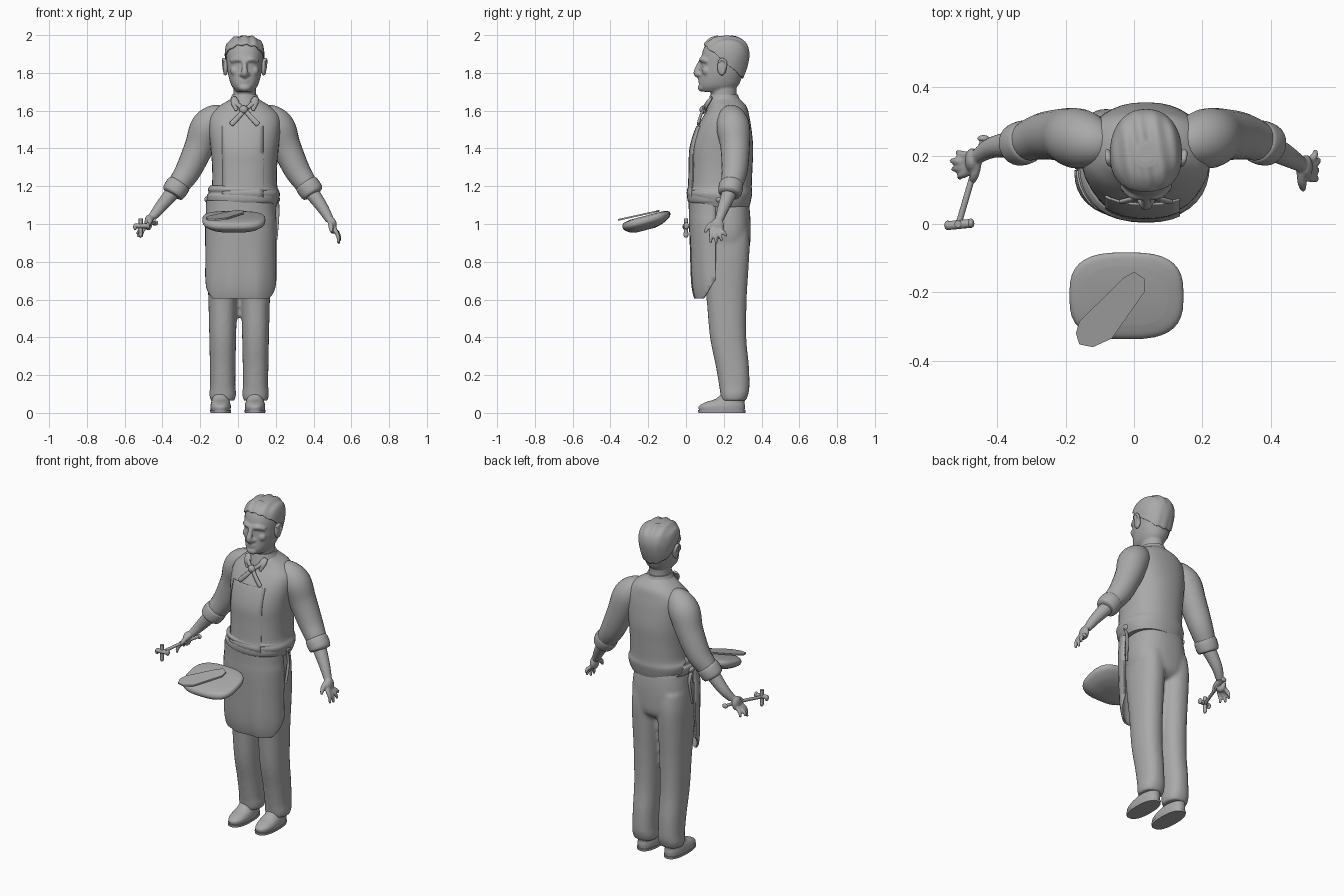
import bpy, bmesh, math
from mathutils import Vector, Matrix

if "Cube" in bpy.data.objects:
    bpy.data.objects.remove(bpy.data.objects["Cube"])

GREY = (0.4, 0.4, 0.4, 1)
clay = bpy.data.materials.new("clay_grey")
clay.use_nodes = True
clay.diffuse_color = GREY
clay.node_tree.nodes["Principled BSDF"].inputs["Base Color"].default_value = GREY
CX = 0.035  # centre line of the upper body


def spline(rows, steps=5):
    """Catmull-Rom interpolation through rows of numbers."""
    rows = [Vector(r) for r in rows]
    out = []
    for i in range(len(rows) - 1):
        a, b, c, d = rows[max(i - 1, 0)], rows[i], rows[i + 1], rows[min(i + 2, len(rows) - 1)]
        for k in range(steps):
            t = k / steps
            out.append(0.5 * (2 * b + (c - a) * t + (2 * a - 5 * b + 4 * c - d) * t * t
                              + (3 * b - a - 3 * c + d) * t ** 3))
    return out + [rows[-1]]


def skin(bm, rings):
    """Join rings of points into a closed skin."""
    rings = [[bm.verts.new(p) for p in r] for r in rings]
    n = len(rings[0])
    for a, b in zip(rings, rings[1:]):
        for i in range(n):
            bm.faces.new((a[i], a[(i + 1) % n], b[(i + 1) % n], b[i]))
    bm.faces.new(rings[0][::-1])
    bm.faces.new(rings[-1])


def circle(seg, power=2):
    def bend(v):
        return math.copysign(abs(v) ** (2 / power), v)
    angles = [math.tau * i / seg for i in range(seg)]
    return [(bend(math.cos(a)), bend(math.sin(a))) for a in angles]


def loft(bm, rows, cx=CX, power=2.0, grow=0.0, slope=0.0, seg=36):
    """Stack level rings given as z, centre y, half width, half depth."""
    rings = []
    for z, cy, rx, ry in spline(rows):
        rings.append([(cx + (rx + grow) * c, cy + (ry + grow) * s, z + slope * ry * s)
                      for c, s in circle(seg, power)])
    skin(bm, rings)


def tube(bm, path, flat=1.0, seg=14):
    """Sweep a ring along points given as x, y, z, radius."""
    pts = spline(path)
    rings = []
    for i, p in enumerate(pts):
        way = pts[min(i + 1, len(pts) - 1)].xyz - pts[max(i - 1, 0)].xyz
        q = Vector((0, 0, -1)).rotation_difference(way)
        rings.append([p.xyz + q @ Vector((c * p.w, s * p.w * flat, 0)) for c, s in circle(seg)])
    skin(bm, rings)


def ball(bm, at, size):
    m = Matrix.Translation(at) @ Matrix.Diagonal((*size, 1))
    bmesh.ops.create_uvsphere(bm, u_segments=16, v_segments=10, radius=1, matrix=m)


def cut(bm, at, normal):
    """Remove everything on the side the normal points to."""
    geom = bm.verts[:] + bm.edges[:] + bm.faces[:]
    bmesh.ops.bisect_plane(bm, geom=geom, plane_co=at, plane_no=normal, clear_outer=True)


def finish(name, bm, voxel=0, thick=0, angle=50):
    bmesh.ops.recalc_face_normals(bm, faces=bm.faces)
    me = bpy.data.meshes.new(name)
    bm.to_mesh(me)
    bm.free()
    me.materials.append(clay)
    ob = bpy.data.objects.new(name, me)
    bpy.context.collection.objects.link(ob)
    bpy.ops.object.select_all(action='DESELECT')
    ob.select_set(True)
    bpy.context.view_layer.objects.active = ob
    bpy.ops.object.shade_smooth_by_angle(angle=math.radians(angle))
    if voxel:
        mod = ob.modifiers.new("blend", 'REMESH')
        mod.mode, mod.voxel_size, mod.use_smooth_shade = 'VOXEL', voxel, True
        mod = ob.modifiers.new("soften", 'SMOOTH')
        mod.factor, mod.iterations = 0.5, 4
    if thick:
        ob.modifiers.new("cloth", 'SOLIDIFY').thickness = thick


# Shirt body
TORSO = [(1.09, .185, .165, .15), (1.12, .185, .178, .158), (1.16, .18, .187, .17),
         (1.2, .182, .173, .166), (1.3, .186, .172, .166), (1.4, .19, .18, .166),
         (1.5, .2, .19, .147), (1.57, .213, .185, .122), (1.62, .222, .14, .1),
         (1.655, .212, .085, .08), (1.675, .205, .06, .065)]
bm = bmesh.new()
loft(bm, TORSO, power=2.3)
finish("shirt_body", bm)

# Apron bib, waist roll and skirt
bm = bmesh.new()
loft(bm, TORSO, power=2.3, grow=.006)
for at, normal in [((.135, 0, 0), (1, 0, 0)), ((-.085, 0, 0), (-1, 0, 0)),
                   ((0, .16, 0), (0, 1, 0)), ((0, 0, 1.52), (0, 0, 1)), ((0, 0, 1.12), (0, 0, -1))]:
    cut(bm, at, normal)
finish("apron_bib", bm, thick=.008)

bm = bmesh.new()
loft(bm, [(1.1, .178, .17, .15), (1.12, .178, .187, .168), (1.15, .178, .19, .172),
          (1.165, .178, .18, .166), (1.185, .178, .185, .172), (1.205, .178, .17, .158)],
     cx=.025, power=2.3)
cut(bm, (0, .25, 1.15), (0, 1, .6))
finish("apron_waist_roll", bm)

bm = bmesh.new()
loft(bm, [(.56, .155, .165, .09), (.62, .155, .18, .112), (.7, .155, .188, .125), (.85, .155, .188, .133),
          (1, .16, .19, .145), (1.06, .165, .186, .15), (1.13, .175, .185, .162)], cx=.015, power=2.4)
for at, normal in [((0, .157, 0), (0, 1, 0)), ((0, 0, 1.125), (0, 0, 1)),
                   ((0, 0, .605), (0, 0, -1)), ((0, .085, .605), (0, 1, -.7))]:
    cut(bm, at, normal)
# soft hanging folds toward the hem
for v in bm.verts:
    v.co.y += .006 * math.sin(v.co.x * 45) * min(1, max(0, (1 - v.co.z) * 3))
finish("apron_skirt", bm, thick=.01)

# Apron ties on each hip
for side, x in (("left", .205), ("right", -.16)):
    bm = bmesh.new()
    tube(bm, [(x, .17, 1.13, .012), (x + .004, .19, 1.05, .01), (x - .004, .175, .92, .008)], flat=.5)
    ball(bm, (x, .18, 1.13), (.018, .025, .018))
    finish(side + "_apron_tie", bm)

# Trousers
bm = bmesh.new()
loft(bm, [(1.13, .2, .15, .13), (1.05, .2, .165, .14), (.95, .205, .172, .137),
          (.87, .21, .15, .125), (.83, .21, .09, .09)], cx=.015, power=2.4)
LEG = [(1, .205, .075, .12), (.9, .207, .084, .13), (.75, .21, .082, .12), (.6, .215, .076, .106),
       (.4, .223, .071, .096), (.25, .245, .068, .088), (.14, .256, .067, .08),
       (.1, .256, .071, .074), (.065, .252, .064, .066)]
for s in (1, -1):
    loft(bm, LEG, cx=.006 + s * .087, power=2.3)
finish("trousers", bm, voxel=.011)

# Shoes with soles
for side, x in (("left", .09), ("right", -.092)):
    bm = bmesh.new()
    loft(bm, [(.012, .19, .052, .12), (.035, .19, .054, .122), (.055, .205, .05, .105),
              (.075, .235, .045, .077), (.11, .25, .043, .055)], cx=x, power=2.3)
    loft(bm, [(0, .19, .054, .124), (.014, .19, .056, .126)], cx=x, power=2.4)
    finish(side + "_shoe", bm)

# Sleeves with rolled cuffs
for side, s in (("left", 1), ("right", -1)):
    def put(path):
        return [(.025 + s * (x - .025), y, z, r) for x, y, z, r in path]
    bm = bmesh.new()
    tube(bm, put([(.12, .235, 1.575, .05), (.165, .24, 1.56, .075), (.215, .25, 1.51, .088),
                  (.255, .26, 1.41, .078), (.31, .258, 1.29, .069), (.355, .245, 1.22, .06),
                  (.385, .235, 1.18, .05)]), seg=24)
    tube(bm, put([(.355, .243, 1.222, .05), (.363, .241, 1.21, .063), (.385, .234, 1.178, .064),
                  (.397, .23, 1.16, .057), (.4, .229, 1.155, .035)]), seg=24)
    finish(side + "_sleeve", bm)

# Forearms and hands: wrist path, palm end, fingertips
ARMS = {
    "left": [(.38, .235, 1.18), (.445, .2, 1.09), (.487, .175, 1.02), (.515, .16, .965),
             [(.532, .13, .9), (.535, .16, .895), (.54, .19, .91), (.53, .215, .935)], (.495, .1, .955)],
    "right": [(-.335, .235, 1.18), (-.41, .225, 1.09), (-.455, .2, 1.035), (-.49, .175, .985),
              [(-.51, .135, .93), (-.53, .16, .93), (-.535, .185, .945), (-.515, .21, .94)], (-.475, .12, .99)],
}
for side, (elbow, mid, wrist, palm, tips, thumb) in ARMS.items():
    bm = bmesh.new()
    tube(bm, [(*elbow, .042), (*mid, .032), (*wrist, .023)])
    ball(bm, Vector(wrist).lerp(Vector(palm), .55), (.021, .036, .042))
    for i, tip in enumerate(tips):
        root = Vector(palm) + Vector((0, (i - 1.5) * .017, 0))
        knuckle = root.lerp(Vector(tip), .5) + Vector((.006 if side == "left" else -.006, 0, .004))
        tube(bm, [(*Vector(wrist).lerp(root, .6), .012), (*root, .012), (*knuckle, .0105), (*tip, .007)])
    half = Vector(wrist).lerp(Vector(thumb), .55) + Vector((0, -.01, .005))
    tube(bm, [(*wrist, .014), (*half, .014), (*thumb, .008)])
    finish(side + "_hand", bm, voxel=.005)

# Head: skull, neck, brow, nose, mouth, chin
SKULL = [(1.7, .155, .042, .07), (1.73, .172, .068, .102), (1.78, .186, .085, .112),
         (1.84, .199, .094, .12), (1.9, .206, .097, .122), (1.95, .209, .087, .105),
         (1.98, .207, .06, .07), (1.992, .205, .025, .03)]
bm = bmesh.new()
loft(bm, SKULL, power=2.2)
loft(bm, [(1.6, .215, .066, .07), (1.68, .2, .06, .068), (1.78, .2, .06, .07)])
tube(bm, [(CX, .088, 1.88, .011), (CX, .068, 1.84, .013), (CX, .058, 1.8, .019), (CX, .075, 1.782, .015)])
for s in (1, -1):
    tube(bm, [(CX + s * .01, .083, 1.866, .013), (CX + s * .04, .088, 1.872, .015),
              (CX + s * .07, .115, 1.86, .012)])
    ball(bm, (CX + s * .05, .108, 1.81), (.026, .022, .025))
    ball(bm, (CX + s * .016, .07, 1.792), (.012, .014, .01))
for z, w in ((1.763, .028), (1.75, .024)):
    ball(bm, (CX, .078, z), (w, .013, .007))
ball(bm, (CX, .086, 1.722), (.034, .024, .022))
finish("head", bm, voxel=.006)

# Ears
for side, s in (("left", 1), ("right", -1)):
    bm = bmesh.new()
    ball(bm, (CX + s * .1, .19, 1.83), (.013, .026, .045))
    tube(bm, [(CX + s * .106, .172, 1.855, .007), (CX + s * .112, .19, 1.873, .008),
              (CX + s * .113, .212, 1.85, .008), (CX + s * .104, .192, 1.792, .008)])
    finish(side + "_ear", bm, voxel=.004)

# Combed hair, cut along a slanted hairline
bm = bmesh.new()
loft(bm, SKULL, power=2.2, grow=.008, seg=72)
cut(bm, (0, .09, 1.95), (0, -.85, -1))
for v in bm.verts:
    v.co.z += .004 * math.sin(v.co.x * 130 + v.co.y * 20) + .003
finish("hair", bm, thick=.006)

# Collar, its points and the neckerchief
bm = bmesh.new()
loft(bm, [(1.61, .21, .1, .1), (1.64, .206, .086, .09), (1.67, .202, .072, .078), (1.685, .202, .066, .074)])
for s in (1, -1):
    tube(bm, [(CX + s * .06, .135, 1.67, .014), (CX + s * .05, .115, 1.64, .022),
              (CX + s * .045, .1, 1.6, .006)], flat=.5)
finish("collar", bm)

bm = bmesh.new()
ball(bm, (CX - .005, .092, 1.605), (.024, .02, .022))
for s in (1, -1):
    tube(bm, [(CX, .092, 1.605, .012), (CX + s * .03, .076, 1.57, .013),
              (CX + s * .066, .066, 1.532, .014), (CX + s * .072, .066, 1.526, .008)], flat=.55)
    tube(bm, [(CX + s * .05, .112, 1.645, .012), (CX + s * .015, .092, 1.615, .011)], flat=.6)
finish("neckerchief", bm)

# Hand tool: rod, crossbar, head and butt
bm = bmesh.new()
tube(bm, [(-.44, .25, 1.005, .009), (-.475, .13, 1, .009), (-.513, 0, .985, .009)])
tube(bm, [(-.547, -.005, .99, .013), (-.475, .002, .99, .013)], seg=8)
tube(bm, [(-.515, 0, 1.03, .011), (-.515, 0, .94, .011)], seg=8)
for at in ((-.545, -.004, .985), (-.477, .002, .99), (-.515, 0, .945)):
    ball(bm, at, (.01, .014, .018))
ball(bm, (-.44, .25, 1.005), (.018, .01, .014))
finish("hand_tool", bm)

# Floating tilted loaf and the flat paddle on it
bm = bmesh.new()
loft(bm, [(.967, -.215, .07, .05), (.978, -.212, .12, .085), (1, -.21, .158, .118), (1.02, -.21, .167, .127),
          (1.037, -.21, .158, .118), (1.045, -.21, .12, .085)], cx=-.022, power=2.9, slope=.26)
finish("loaf", bm, angle=60)

bm = bmesh.new()
OUTLINE = [(0, -.14), (.03, -.16), (.03, -.2), (-.065, -.335), (-.12, -.36),
           (-.16, -.352), (-.17, -.32), (-.16, -.285), (-.03, -.157)]
skin(bm, [[(x, y, z + .22 * (y + .21)) for x, y in OUTLINE] for z in (1.05, 1.059)])
finish("paddle", bm, angle=30)
